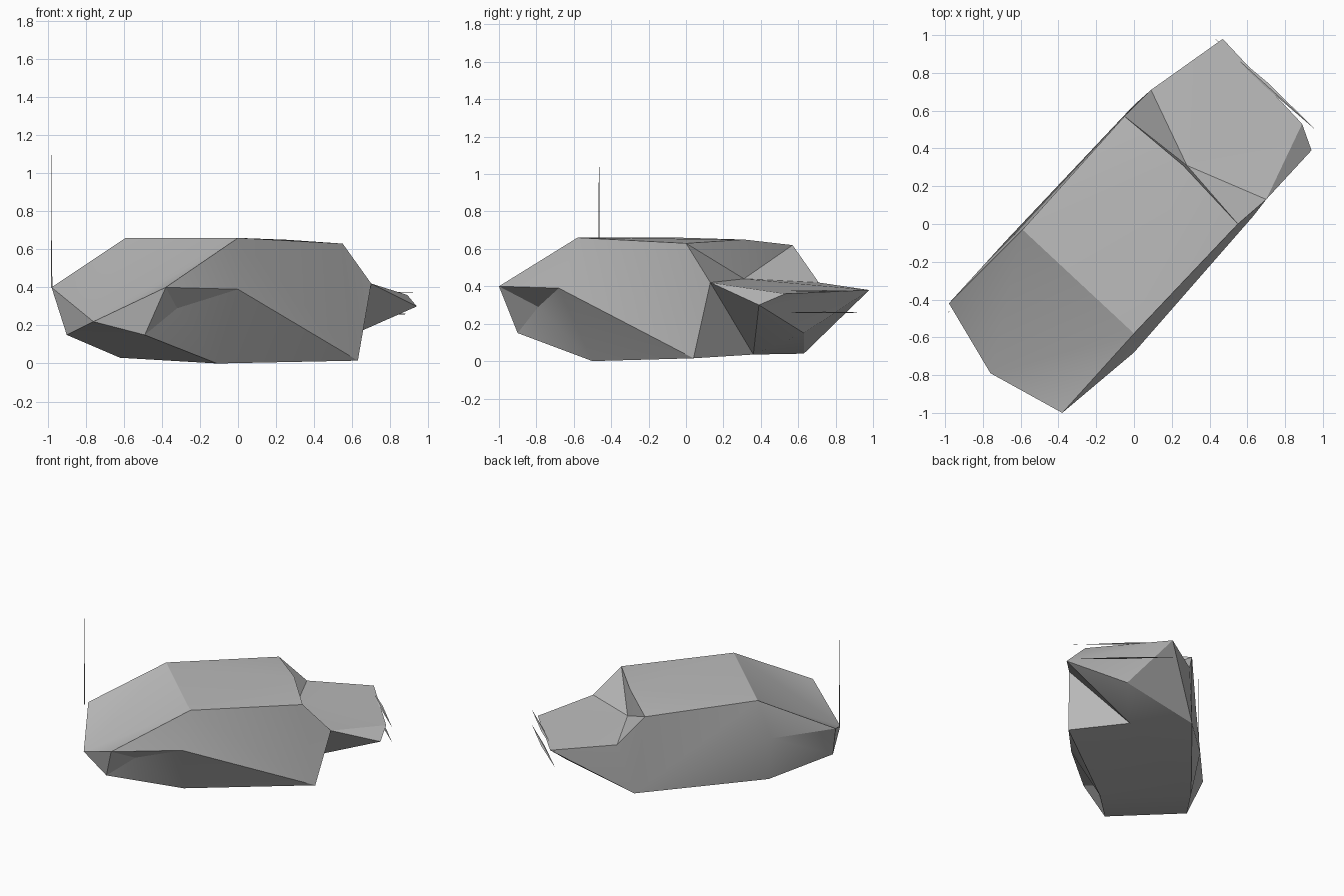
import bpy, bmesh, math
from mathutils import Vector

cube = bpy.data.objects.get("Cube")
if cube:
    bpy.data.objects.remove(cube, do_unlink=True)

grey = bpy.data.materials.new("plain_grey")
grey.use_nodes = True
color = (0.5, 0.5, 0.5, 1)
grey.diffuse_color = color
grey.node_tree.nodes["Principled BSDF"].inputs["Base Color"].default_value = color


def build(name, points, faces, smooth=False):
    """Make one mesh object from named corner points and faces."""
    bm = bmesh.new()
    verts = {key: bm.verts.new(co) for key, co in points.items()}
    for face in faces:
        bm.faces.new([verts[key] for key in face.split()])
    bmesh.ops.recalc_face_normals(bm, faces=bm.faces[:])
    mesh = bpy.data.meshes.new(name)
    bm.to_mesh(mesh)
    bm.free()
    mesh.materials.append(grey)
    obj = bpy.data.objects.new(name, mesh)
    bpy.context.collection.objects.link(obj)
    if smooth:
        bpy.ops.object.select_all(action="DESELECT")
        obj.select_set(True)
        bpy.context.view_layer.objects.active = obj
        bpy.ops.object.shade_smooth_by_angle(angle=math.radians(20))
    return obj


# Body corners: the car stands diagonally, nose toward +x +y
corners = {
    # roof and windscreen
    "roof_back_r": (0, -.58, .66),
    "roof_back_l": (-.59, -.03, .66),
    "roof_front_r": (.55, 0, .63),
    "roof_front_l": (-.05, .57, .62),
    "roof_mid": (.26, .31, .65),
    "cowl_r": (.7, .13, .42),
    "cowl_l": (.09, .71, .42),
    "cowl_mid": (.28, .31, .44),
    # nose
    "nose_r": (.89, .53, .36),
    "nose_l": (.47, .98, .38),
    "nose_low": (.94, .39, .3),
    "chin": (.59, .63, .15),
    # tail
    "tail_r": (-.38, -1, .4),
    "tail_l": (-.98, -.42, .4),
    "tail_mid": (-.76, -.79, .22),
    "tail_low_r": (-.49, -.9, .15),
    "tail_low_l": (-.9, -.5, .15),
    # flanks and floor
    "side_r": (0, -.68, .39),
    "side_l": (-.67, -.08, .37),
    "dent_r": (-.32, -.79, .29),
    "floor_front_r": (.63, .04, .015),
    "floor_front_l": (0, .63, .04),
    "floor_front_mid": (.34, .36, .035),
    "floor_back_r": (-.11, -.5, 0),
    "floor_back_l": (-.62, -.12, .03),
}

shell = [
    # roof and windscreen
    "roof_back_r roof_front_r roof_mid",
    "roof_back_r roof_mid roof_back_l",
    "roof_back_l roof_mid roof_front_l",
    "roof_front_r cowl_r cowl_mid",
    "roof_front_r cowl_mid roof_mid",
    "roof_mid cowl_mid roof_front_l",
    "roof_front_l cowl_mid cowl_l",
    # bonnet and nose
    "cowl_mid cowl_r nose_r",
    "cowl_mid nose_r nose_l",
    "cowl_mid nose_l cowl_l",
    "cowl_r nose_low nose_r",
    "nose_r nose_low nose_l",
    "nose_low chin nose_l",
    # under the nose
    "cowl_r floor_front_mid nose_low",
    "nose_low floor_front_mid chin",
    "cowl_r floor_front_r floor_front_mid",
    "nose_l chin floor_front_l",
    "chin floor_front_mid floor_front_l",
    "nose_l floor_front_l cowl_l",
    # tail
    "roof_back_r roof_back_l tail_mid",
    "roof_back_l tail_l tail_mid",
    "roof_back_r tail_mid tail_r",
    "tail_mid tail_l tail_low_l",
    "tail_mid tail_low_l tail_low_r",
    "tail_mid tail_low_r tail_r",
    # floor
    "floor_front_r floor_front_mid floor_back_r",
    "floor_front_mid floor_back_l floor_back_r",
    "floor_front_mid floor_front_l floor_back_l",
    "floor_back_r floor_back_l tail_low_r",
    "floor_back_l tail_low_l tail_low_r",
    # right flank with its dent
    "tail_r side_r dent_r",
    "side_r floor_front_r floor_back_r",
    "side_r floor_back_r dent_r",
    "dent_r floor_back_r tail_low_r",
    "tail_r dent_r tail_low_r",
    # left flank
    "tail_l side_l tail_low_l",
    "side_l floor_back_l tail_low_l",
    "side_l floor_front_l floor_back_l",
]
# upper flanks
for s in "rl":
    shell += [
        f"tail_{s} roof_back_{s} side_{s}",
        f"roof_back_{s} roof_front_{s} floor_front_{s}",
        f"roof_back_{s} floor_front_{s} side_{s}",
        f"roof_front_{s} cowl_{s} floor_front_{s}",
    ]
build("car_body", corners, shell, smooth=True)

# Bumper bars: thin bowed slivers across the nose
along = Vector((.74, -.67, 0))
outward = Vector((.67, .74, 0))
for name, z in (("upper_bumper", .375), ("lower_bumper", .26)):
    mid = Vector((.695, .74, z))
    bar = {
        "left": mid - along * .37,
        "right": mid + along * .37,
        "front": mid + outward * .015,
        "back": mid - outward * .01,
        "top": mid + Vector((0, 0, .004)),
        "base": mid - Vector((0, 0, .004)),
    }
    build(name, bar, [f"{end} {edge} {cap}" for end in ("left", "right")
                      for edge in ("front", "back") for cap in ("top", "base")])

# Aerial: thin three-sided spike on the rear left corner
spike = {"tip": (-.98, -.465, 1.37)}
for i in range(3):
    a = i * math.tau / 3
    spike[f"foot{i}"] = (-.98 + .004 * math.cos(a), -.465 + .004 * math.sin(a), .4)
build("aerial", spike, ["foot0 foot1 tip", "foot1 foot2 tip",
                        "foot2 foot0 tip", "foot0 foot2 foot1"])
